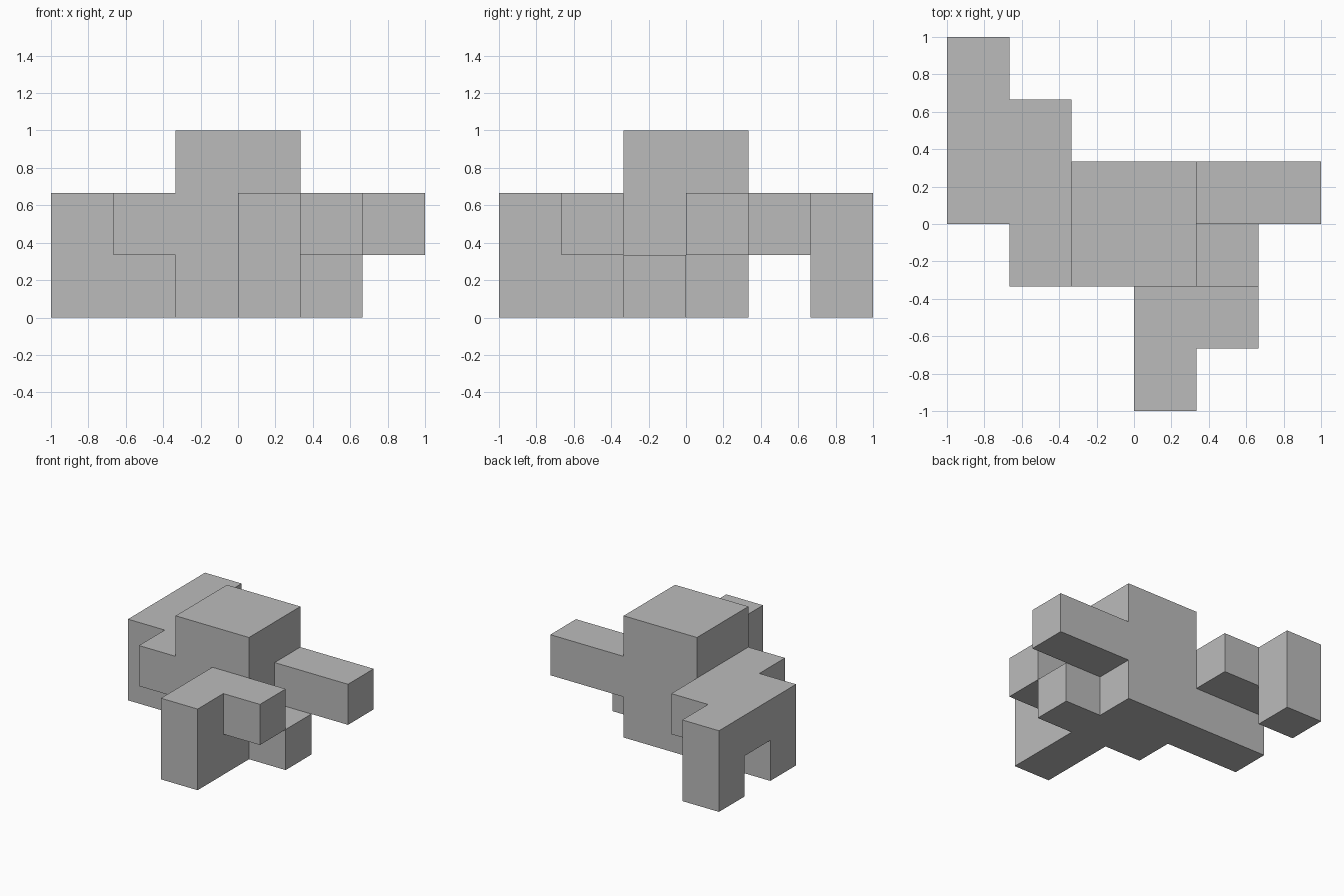
import bpy
import bmesh
from itertools import product
from mathutils import Vector

cube = bpy.data.objects.get("Cube")
if cube:
    bpy.data.objects.remove(cube, do_unlink=True)

UNIT = 1 / 3

# Blocks in grid cells: low corner, high corner
BLOCKS = {
    "core": ((-1, -1, 0), (1, 1, 3)),
    "front_leg": ((0, -3, 0), (1, -1, 2)),
    "front_leg_stub": ((1, -2, 1), (2, -1, 2)),
    "left_foot": ((1, -1, 0), (2, 0, 1)),
    "left_arm": ((1, 0, 1), (3, 1, 2)),
    "right_wall": ((-3, 0, 0), (-1, 1, 2)),
    "right_front_stub": ((-2, -1, 1), (-1, 0, 2)),
    "right_bridge": ((-3, 1, 1), (-1, 2, 2)),
    "back_leg": ((-3, 2, 0), (-2, 3, 2)),
}

grey = bpy.data.materials.new("mid grey")
grey.use_nodes = True
grey.diffuse_color = (0.5, 0.5, 0.5, 1)
grey.node_tree.nodes["Principled BSDF"].inputs["Base Color"].default_value = grey.diffuse_color

# Cells filled by the blocks
cells = set()
for low, high in BLOCKS.values():
    cells.update(product(*(range(a, b) for a, b in zip(low, high))))

# Outer skin: one square wherever a filled cell meets an empty one
bm = bmesh.new()
for cell in cells:
    centre = Vector(cell) + Vector((0.5, 0.5, 0.5))
    for axis, sign in product(range(3), (-1, 1)):
        normal = Vector((0, 0, 0))
        normal[axis] = sign
        neighbour = tuple(int(c + n) for c, n in zip(cell, normal))
        if neighbour in cells:
            continue
        u = Vector((0, 0, 0))
        u[(axis + 1) % 3] = 1
        v = normal.cross(u)
        corners = [centre + (normal + a * u + b * v) / 2
                   for a, b in ((-1, -1), (1, -1), (1, 1), (-1, 1))]
        bm.faces.new([bm.verts.new(c * UNIT) for c in corners])

# Join the squares into large flat faces
bmesh.ops.remove_doubles(bm, verts=bm.verts[:], dist=0.001)
bmesh.ops.dissolve_limit(bm, angle_limit=0.01, verts=bm.verts[:], edges=bm.edges[:])

mesh = bpy.data.meshes.new("block_body")
bm.to_mesh(mesh)
bm.free()
mesh.materials.append(grey)
body = bpy.data.objects.new("block_body", mesh)
bpy.context.collection.objects.link(body)
